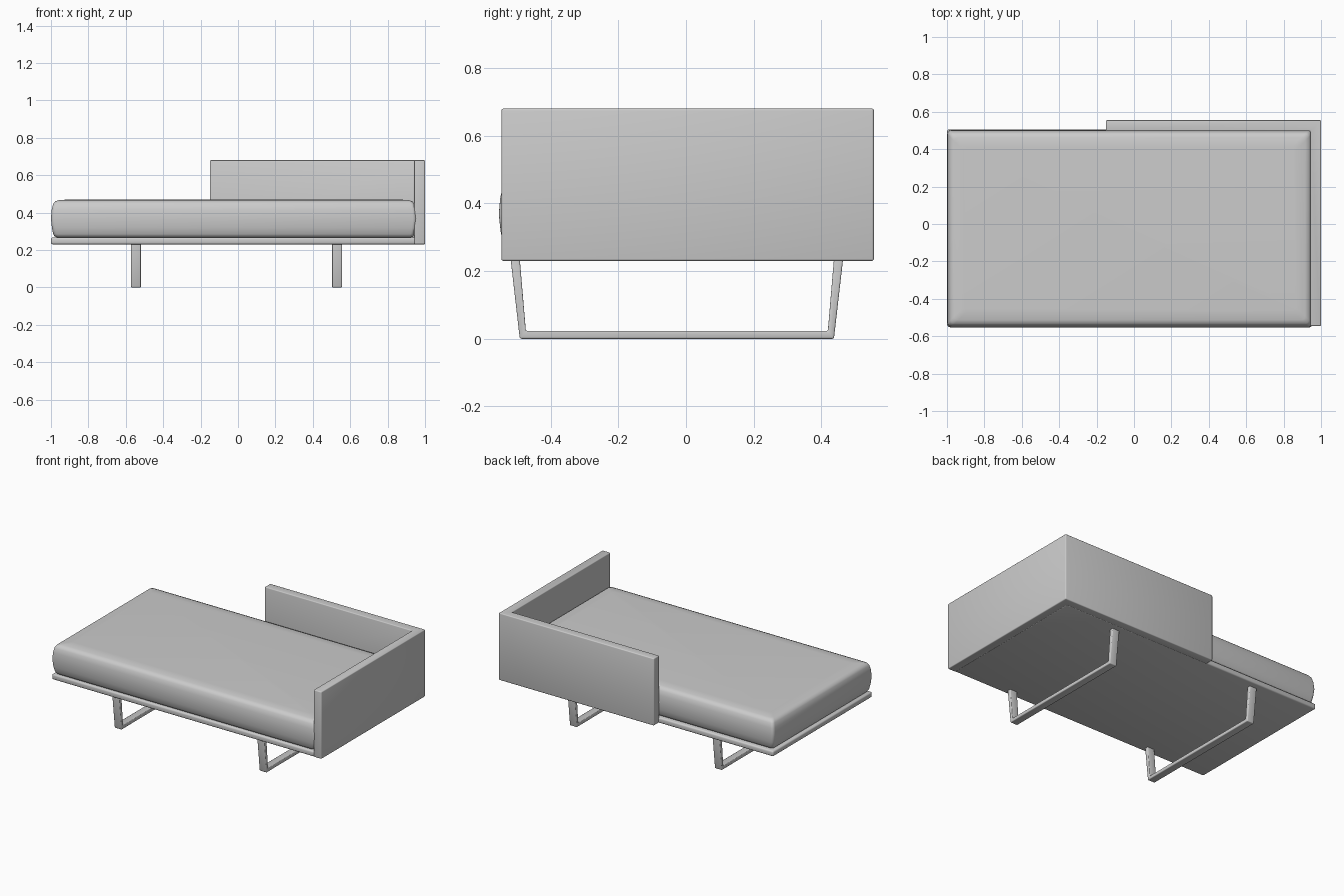
import bpy, bmesh, math

if "Cube" in bpy.data.objects:
    bpy.data.objects.remove(bpy.data.objects["Cube"])


def finish(name, bm, bevel=0.0, segments=3, angle=40):
    bmesh.ops.recalc_face_normals(bm, faces=bm.faces)
    me = bpy.data.meshes.new(name)
    bm.to_mesh(me)
    bm.free()
    ob = bpy.data.objects.new(name, me)
    bpy.context.collection.objects.link(ob)
    bpy.ops.object.select_all(action='DESELECT')
    ob.select_set(True)
    bpy.context.view_layer.objects.active = ob
    if bevel:
        mod = ob.modifiers.new("Bevel", 'BEVEL')
        mod.width = bevel
        mod.segments = segments
        mod.limit_method = 'ANGLE'
        mod.angle_limit = math.radians(30)
        bpy.ops.object.modifier_apply(modifier=mod.name)
    bpy.ops.object.shade_smooth_by_angle(angle=math.radians(angle))
    return ob


def prism(name, points, vector, bevel):
    """Extrude a flat outline along a vector and soften its edges."""
    bm = bmesh.new()
    face = bm.faces.new([bm.verts.new(p) for p in points])
    ext = bmesh.ops.extrude_face_region(bm, geom=[face])["geom"]
    verts = [g for g in ext if isinstance(g, bmesh.types.BMVert)]
    bmesh.ops.translate(bm, verts=verts, vec=vector)
    # keep the starting face as the closing cap
    if not face.is_valid:
        bmesh.ops.holes_fill(bm, edges=bm.edges)
    return finish(name, bm, bevel)


def rounded_rect(x0, x1, y0, y1, r, n=4):
    pts = []
    corners = [(x1 - r, y1 - r), (x0 + r, y1 - r), (x0 + r, y0 + r), (x1 - r, y0 + r)]
    for k, (cx, cy) in enumerate(corners):
        for i in range(n + 1):
            a = math.pi / 2 * (k + i / n)
            pts.append((cx + r * math.cos(a), cy + r * math.sin(a)))
    return pts


# Platform under the mattress
prism("platform", [(-1, -0.545, 0.23), (0.95, -0.545, 0.23),
                   (0.95, 0.505, 0.23), (-1, 0.505, 0.23)], (0, 0, 0.037), 0.01)

# L-shaped back and side panel
prism("back_and_side_panel",
      [(0.942, -0.545, 0.23), (1, -0.545, 0.23), (1, 0.555, 0.23),
       (-0.15, 0.555, 0.23), (-0.15, 0.497, 0.23), (0.942, 0.497, 0.23)],
      (0, 0, 0.45), 0.006)

# Mattress: stacked rounded outlines, (height, inset)
bm = bmesh.new()
rings = []
for z, d in [(0.266, 0.035), (0.272, 0.02), (0.285, 0.012), (0.32, 0.005), (0.368, 0),
             (0.415, 0.004), (0.445, 0.011), (0.459, 0.021), (0.466, 0.04), (0.470, 0.09)]:
    outline = rounded_rect(-1 + d, 0.955 - d, -0.553 + d, 0.503 - d, 0.02)
    rings.append([bm.verts.new((x, y, z)) for x, y in outline])
for a, b in zip(rings, rings[1:]):
    for i in range(len(a)):
        j = (i + 1) % len(a)
        bm.faces.new((a[i], a[j], b[j], b[i]))
bm.faces.new(rings[0])
bm.faces.new(rings[-1])
finish("mattress", bm, angle=50)

# Two flat-bar sled legs
c = -0.027
half = [(0.491, 0.235), (0.464, 0), (0.446, 0.023), (0.464, 0.235)]
outer_top, outer_low, inner_low, inner_top = half
path = [outer_top, outer_low, (-outer_low[0], 0), (-outer_top[0], 0.235),
        (-inner_top[0], 0.235), (-inner_low[0], 0.023), inner_low, inner_top]
for side, x in (("left", -0.572), ("right", 0.503)):
    prism(side + "_sled_leg", [(x, c + y, z) for y, z in path], (0.053, 0, 0), 0.005)
